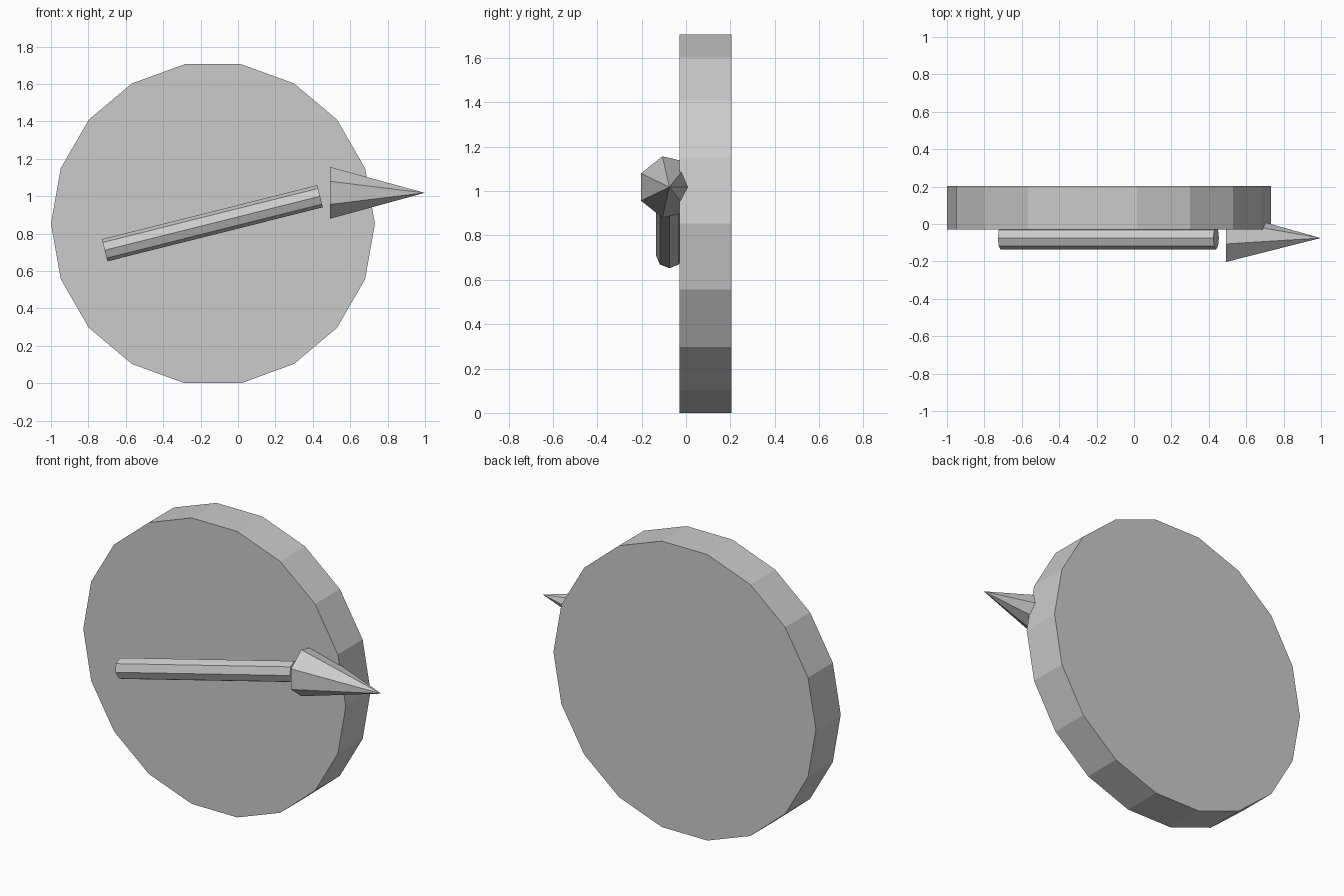
import bpy
import bmesh
from math import cos, sin, tau
from mathutils import Vector

default_cube = bpy.data.objects.get("Cube")
if default_cube:
    bpy.data.objects.remove(default_cube, do_unlink=True)

# One plain grey for every part
grey = bpy.data.materials.new("plain_grey")
grey.use_nodes = True
colour = (0.6, 0.6, 0.6, 1)
grey.diffuse_color = colour
grey.node_tree.nodes["Principled BSDF"].inputs["Base Color"].default_value = colour


def tapered_prism(name, start, end, start_radius, end_radius, sides, corner):
    """Flat-shaded prism or cone from start to end, first corner facing `corner`."""
    start, end, u = Vector(start), Vector(end), Vector(corner)
    v = (end - start).normalized().cross(u)
    bm = bmesh.new()
    rings = []
    for centre, radius in ((start, start_radius), (end, end_radius)):
        angles = [tau * i / sides for i in range(sides)]
        rings.append([bm.verts.new(centre + radius * (cos(a) * u + sin(a) * v))
                      for a in angles])
    first, last = rings
    for i in range(sides):
        j = (i + 1) % sides
        bm.faces.new((first[i], first[j], last[j], last[i]))
    bm.faces.new(first[::-1])
    if end_radius > 0:
        bm.faces.new(last)
    bmesh.ops.remove_doubles(bm, verts=bm.verts[:], dist=0.0001)
    bmesh.ops.recalc_face_normals(bm, faces=bm.faces[:])
    mesh = bpy.data.meshes.new(name)
    bm.to_mesh(mesh)
    bm.free()
    mesh.materials.append(grey)
    obj = bpy.data.objects.new(name, mesh)
    bpy.context.collection.objects.link(obj)
    return obj


# Thick round plate standing on edge
tapered_prism("disc", (-0.134, -0.03, 0.853), (-0.134, 0.204, 0.853),
              0.866, 0.866, 18, (1, 0, 0))

# Sloping rod half sunk into the front of the plate
tapered_prism("arrow_shaft", (-0.713, -0.075, 0.711), (0.439, -0.075, 1.0),
              0.061, 0.061, 8, (0, 1, 0))

# Level pointed head, separated from the rod by a small gap
tapered_prism("arrow_head", (0.492, -0.075, 1.018), (0.998, -0.075, 1.018),
              0.142, 0, 7, (0, 1, 0))
